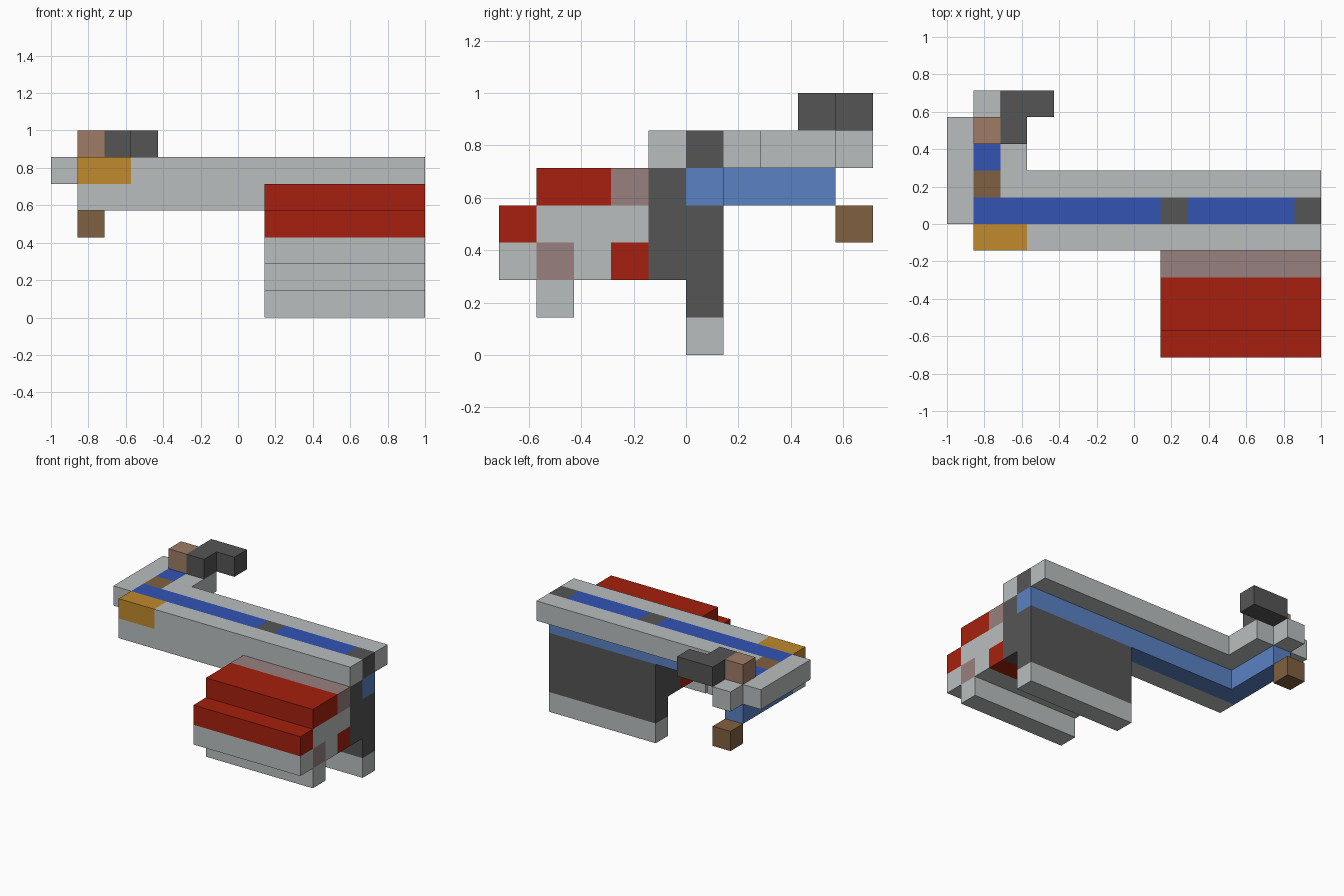
import bpy
import bmesh
from mathutils import Matrix, Vector

default = bpy.data.objects.get("Cube")
if default:
    bpy.data.objects.remove(default, do_unlink=True)

CELL = 1 / 7
ORIGIN = Vector((-7, -5, 0))

# Flat colours, given as display hex and converted to linear
PALETTE = {
    "light grey": "babebe", "dark grey": "555555", "red": "a6200e",
    "dusty pink": "97807f", "amber": "c08a2d", "brown": "806040",
    "tan": "9f7c65", "deep blue": "3353b4", "light blue": "5b82c4",
}


def linear(hex_pair):
    c = int(hex_pair, 16) / 255
    return c / 12.92 if c <= 0.04045 else ((c + 0.055) / 1.055) ** 2.4


def make_material(name, code):
    mat = bpy.data.materials.new(name)
    mat.use_nodes = True
    colour = [linear(code[n:n + 2]) for n in (0, 2, 4)] + [1]
    mat.diffuse_color = colour
    bsdf = next(n for n in mat.node_tree.nodes if n.type == "BSDF_PRINCIPLED")
    bsdf.inputs["Base Color"].default_value = colour
    return mat


MATERIALS = {name: make_material(name, code) for name, code in PALETTE.items()}
parts = {}


def span(value):
    return [value] if isinstance(value, int) else value


def block(part, colour, xs, ys, zs):
    """Fill a box of cells in a part; a later box repaints an earlier one."""
    cells = parts.setdefault(part, {})
    for x in span(xs):
        for y in span(ys):
            for z in span(zs):
                cells[x, y, z] = colour


# Shared spans along the width, rows along the depth and layers in height
beam, body = range(1, 14), range(8, 14)
outer, arm, inner = range(3)
front, middle, back = 4, 5, 6
under, deck, top = 4, 5, 6
arm_run = range(middle, 9)
arm_tip = 9

# Long beam with its inlaid stripe and blue underside
block("beam_front_rail", "light grey", beam, front, deck)
block("beam_front_rail", "light grey", range(arm, body[0]), front, under)
block("beam_front_rail", "amber", (arm, inner), front, deck)
block("beam_stripe", "deep blue", beam, middle, deck)
block("beam_stripe", "dark grey", (body[0], body[-1]), middle, deck)
block("beam_back_rail", "light grey", beam[1:], back, deck)
block("beam_underside", "light blue", beam, middle, under)
block("beam_underside", "light blue", arm, arm_run, under)

# Short arm turning back, with its hook, knob and hanging block
block("arm_outer_rail", "light grey", outer, arm_run, deck)
block("arm_inner_rail", "light grey", inner, arm_run[2:], deck)
block("arm_stripe", "deep blue", arm, arm_run[2:], deck)
block("arm_stripe", "brown", arm, back, deck)
block("arm_end", "light grey", arm, arm_tip, deck)
block("arm_knob", "tan", arm, arm_run[-1], top)
block("arm_hook", "dark grey", inner, (arm_run[-1], arm_tip), top)
block("arm_hook", "dark grey", inner + 1, arm_tip, top)
block("hanging_block", "brown", arm, arm_tip, under - 1)

# Upright panel and its foot
block("upright_panel", "dark grey", body, front, (2, 3, under))
block("upright_panel", "dark grey", body, middle, (1, 2, 3))
block("panel_foot", "light grey", body, middle, 0)

# Stepped front body
block("body_core", "light grey", body, (1, 2, 3), (2, 3))
block("body_core", "red", body, 3, 2)
block("body_core", "dusty pink", body, 1, 2)
block("body_top", "red", body, (1, 2), under)
block("body_top", "dusty pink", body, 3, under)
block("body_step", "light grey", body, 0, 2)
block("body_step", "red", body, 0, 3)
block("body_foot", "light grey", body, 1, 1)

occupied = {cell for cells in parts.values() for cell in cells}


def build_part(name, cells):
    """Build the cells as cubes, keep exposed faces and merge flat areas."""
    colours = sorted(set(cells.values()))
    bm = bmesh.new()
    for cell, colour in cells.items():
        centre = (ORIGIN + Vector(cell) + Vector((0.5, 0.5, 0.5))) * CELL
        made = bmesh.ops.create_cube(bm, size=CELL,
                                     matrix=Matrix.Translation(centre))
        faces = {f for v in made["verts"] for f in v.link_faces}
        buried = []
        for face in faces:
            face.normal_update()
            face.material_index = colours.index(colour)
            if tuple(c + round(n) for c, n in zip(cell, face.normal)) in occupied:
                buried.append(face)
        bmesh.ops.delete(bm, geom=buried, context="FACES")
    bmesh.ops.remove_doubles(bm, verts=bm.verts, dist=CELL / 100)
    bmesh.ops.dissolve_limit(bm, angle_limit=0.01, verts=bm.verts,
                             edges=bm.edges, delimit={"MATERIAL"})
    mesh = bpy.data.meshes.new(name)
    bm.to_mesh(mesh)
    bm.free()
    for colour in colours:
        mesh.materials.append(MATERIALS[colour])
    bpy.context.collection.objects.link(bpy.data.objects.new(name, mesh))


for part, cells in parts.items():
    build_part(part, cells)
